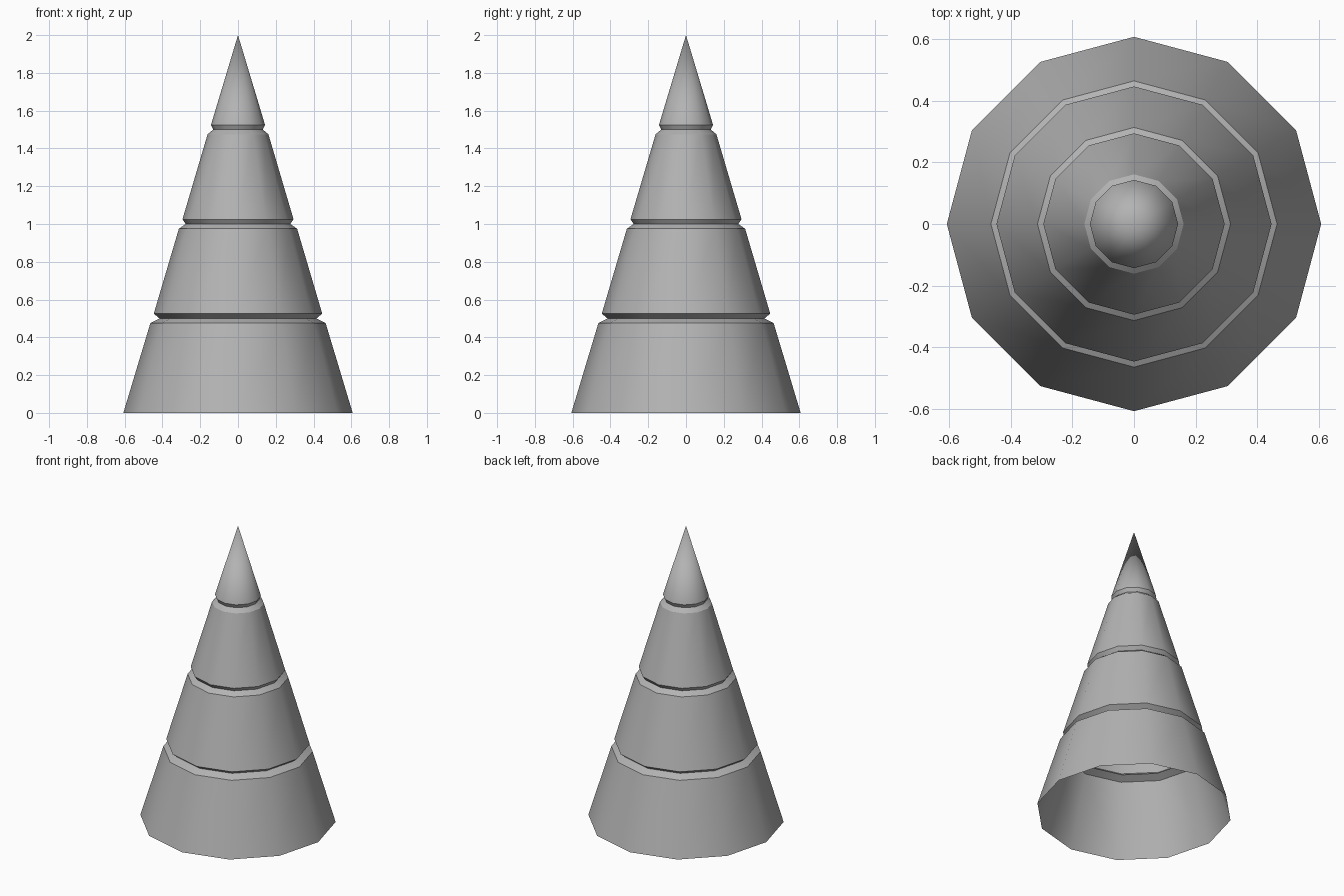
import bpy, bmesh, math

if "Cube" in bpy.data.objects:
    bpy.data.objects.remove(bpy.data.objects["Cube"])

SIDES = 12
# radius, height from the open base to just below the tip; V grooves split the tiers
PROFILE = [(0.607, 0), (0.464, 0.475), (0.415, 0.5), (0.446, 0.525),
           (0.313, 0.975), (0.277, 1.0), (0.294, 1.025),
           (0.161, 1.475), (0.131, 1.5), (0.143, 1.525)]

# tiered cone: single open shell
bm = bmesh.new()
rings = []
for r, z in PROFILE:
    rings.append([bm.verts.new((r * math.cos(2 * math.pi * i / SIDES),
                                r * math.sin(2 * math.pi * i / SIDES), z))
                  for i in range(SIDES)])
for a, b in zip(rings, rings[1:]):
    for i in range(SIDES):
        j = (i + 1) % SIDES
        bm.faces.new((a[i], a[j], b[j], b[i]))

# pointed tip
tip = bm.verts.new((0, 0, 2))
for i in range(SIDES):
    bm.faces.new((rings[-1][i], rings[-1][(i + 1) % SIDES], tip))

mesh = bpy.data.meshes.new("tiered_cone")
bm.to_mesh(mesh)
bm.free()
cone = bpy.data.objects.new("tiered_cone", mesh)
bpy.context.collection.objects.link(cone)

# mid grey surface
mat = bpy.data.materials.new("mid_grey")
mat.diffuse_color = (0.45, 0.45, 0.45, 1)
mat.use_nodes = True
mat.node_tree.nodes["Principled BSDF"].inputs["Base Color"].default_value = mat.diffuse_color
mesh.materials.append(mat)

# smooth sides, crisp groove edges
bpy.context.view_layer.objects.active = cone
cone.select_set(True)
bpy.ops.object.shade_smooth_by_angle(angle=math.radians(30))
